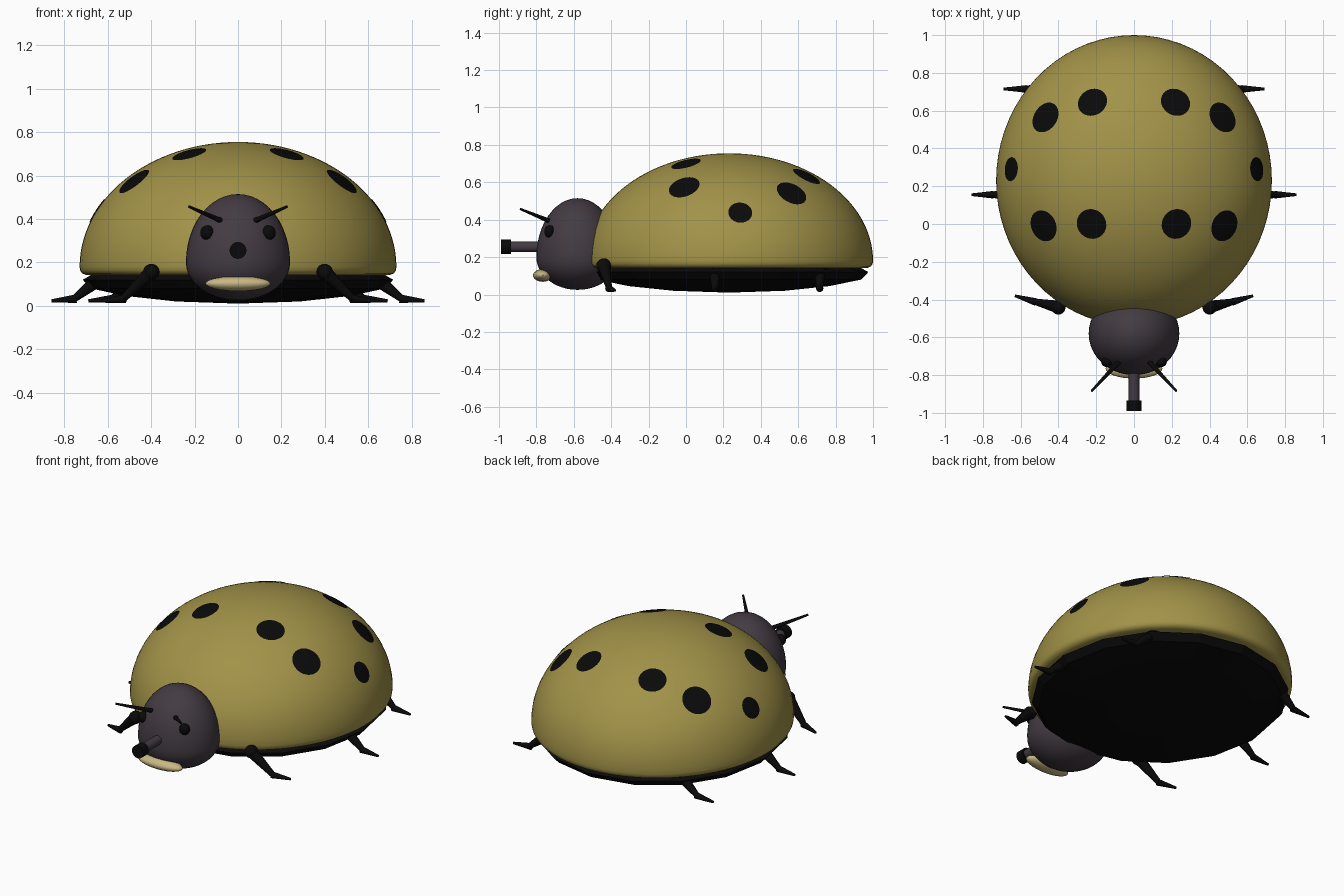
import bpy, bmesh, math
from mathutils import Vector

if "Cube" in bpy.data.objects:
    bpy.data.objects.remove(bpy.data.objects["Cube"])


def material(name, rgb):
    m = bpy.data.materials.new(name)
    m.diffuse_color = (*rgb, 1)
    m.use_nodes = True
    m.node_tree.nodes["Principled BSDF"].inputs["Base Color"].default_value = m.diffuse_color
    return m


OLIVE = material("olive_shell", (0.36, 0.29, 0.065))
BLACK = material("black", (0.003, 0.003, 0.003))
PLUM = material("dark_plum", (0.056, 0.044, 0.055))
CREAM = material("cream", (0.58, 0.48, 0.23))


def finish(bm, name, mat, smooth=True, angle=50):
    bmesh.ops.remove_doubles(bm, verts=bm.verts, dist=1e-5)
    bmesh.ops.recalc_face_normals(bm, faces=bm.faces)
    me = bpy.data.meshes.new(name)
    bm.to_mesh(me)
    bm.free()
    me.materials.append(mat)
    ob = bpy.data.objects.new(name, me)
    bpy.context.collection.objects.link(ob)
    if smooth:
        bpy.ops.object.select_all(action='DESELECT')
        bpy.context.view_layer.objects.active = ob
        ob.select_set(True)
        bpy.ops.object.shade_smooth_by_angle(angle=math.radians(angle))
    return ob


def lathe(name, profile, center, rx, ry, sides, mat, smooth=True):
    """Spin (radius, height) points into an elliptical solid."""
    bm = bmesh.new()
    rings = []
    for r, z in profile:
        rings.append([bm.verts.new((center[0] + rx * r * math.cos(2 * math.pi * i / sides),
                                    center[1] + ry * r * math.sin(2 * math.pi * i / sides),
                                    center[2] + z)) for i in range(sides)])
    for a, b in zip(rings, rings[1:]):
        for i in range(sides):
            j = (i + 1) % sides
            bm.faces.new((a[i], a[j], b[j], b[i]))
    return finish(bm, name, mat, smooth)


def egg(name, center, rx, ry, up, down, mat, sides=32, steps=20):
    prof = []
    for k in range(steps + 1):
        a = -math.pi / 2 + math.pi * k / steps
        prof.append((max(math.cos(a), 0), math.sin(a) * (up if a > 0 else down)))
    return lathe(name, prof, center, rx, ry, sides, mat)


def rods(name, parts, mat, sides=12):
    """Join tapered rods given as (start, end, start radius, end radius)."""
    bm = bmesh.new()
    for a, b, r1, r2 in parts:
        a, b = Vector(a), Vector(b)
        d = b - a
        mtx = d.to_track_quat('Z', 'Y').to_matrix().to_4x4()
        mtx.translation = (a + b) / 2
        bmesh.ops.create_cone(bm, cap_ends=True, segments=sides, radius1=r1,
                              radius2=r2, depth=d.length, matrix=mtx)
    return finish(bm, name, mat)


# Domed shell with a rolled lower rim
C = Vector((0, 0.23, 0.18))
R = Vector((0.73, 0.77, 0.575))
dome = [(0.90, -0.04), (0.96, -0.038), (0.985, -0.03), (0.997, -0.016)]
dome += [(max(math.cos(k * math.pi / 56), 0), R.z * math.sin(k * math.pi / 56)) for k in range(29)]
lathe("shell", dome, C, R.x, R.y, 72, OLIVE)

# Faceted belly
lathe("belly", [(0, 0.145), (0.94, 0.145), (1, 0.12), (0.95, 0.08), (0.72, 0.045),
                (0.4, 0.02), (0, 0.01)], (0, 0.23, 0), 0.715, 0.745, 16, BLACK, False)


# Round spots lying on the dome
def spot(name, x, y, radius):
    q = Vector((x / R.x, (y - C.y) / R.y, 0))
    q.z = math.sqrt(max(0, 1 - q.length_squared))
    p = Vector((q.x * R.x, q.y * R.y, q.z * R.z))
    n = Vector((q.x / R.x, q.y / R.y, q.z / R.z)).normalized()
    u = n.orthogonal().normalized()
    v = n.cross(u)
    bm = bmesh.new()

    def on_dome(s, a):
        w = p + s * radius * (u * math.cos(a) + v * math.sin(a))
        e = Vector((w.x / R.x, w.y / R.y, w.z / R.z)).normalized() * 1.005
        return bm.verts.new(C + Vector((e.x * R.x, e.y * R.y, e.z * R.z)))

    n_seg = 28
    rings = [[on_dome(s, 2 * math.pi * i / n_seg) for i in range(n_seg)]
             for s in (0.33, 0.67, 1)]
    mid = on_dome(0, 0)
    for i in range(n_seg):
        j = (i + 1) % n_seg
        bm.faces.new((mid, rings[0][i], rings[0][j]))
        for a, b in zip(rings, rings[1:]):
            bm.faces.new((a[i], b[i], b[j], a[j]))
    bm.normal_update()
    if sum((f.normal.dot(n) for f in bm.faces)) < 0:
        bmesh.ops.reverse_faces(bm, faces=bm.faces)
    me = bpy.data.meshes.new(name)
    bm.to_mesh(me)
    bm.free()
    me.materials.append(BLACK)
    me.shade_smooth()
    bpy.context.collection.objects.link(bpy.data.objects.new(name, me))


spot("spot_neck", 0, -0.49, 0.08)
for s, side in ((-1, "left"), (1, "right")):
    for k, (x, y, r) in enumerate([(0.22, 0.645, 0.08), (0.47, 0.565, 0.085), (0.65, 0.29, 0.064),
                                   (0.48, -0.01, 0.085), (0.225, 0.0, 0.081)]):
        spot(f"spot_{side}_{k + 1}", s * x, y, r)

# Head, mouth and snout
egg("head", (0, -0.58, 0.2), 0.24, 0.22, 0.315, 0.175, PLUM, 40, 24)
egg("mouth", (0, -0.765, 0.103), 0.15, 0.053, 0.033, 0.035, CREAM, 32, 12)
rods("snout", [((0, -0.74, 0.255), (0, -0.95, 0.255), 0.028, 0.028)], PLUM, 20)
rods("snout_tip", [((0, -0.935, 0.255), (0, -0.99, 0.255), 0.039, 0.039)], BLACK, 20)

for s, side in ((-1, "left"), (1, "right")):
    # Eyes and feelers
    egg(f"eye_{side}", (s * 0.142, -0.73, 0.337), 0.032, 0.028, 0.034, 0.034, BLACK, 16, 10)
    rods(f"feeler_{side}", [((s * 0.08, -0.73, 0.393), (s * 0.225, -0.885, 0.457), 0.013, 0.006)], BLACK)

    # Legs: hip, knee, toe
    for name, hip, knee, toe in (
            ("front", (0.40, -0.44, 0.155), (0.53, -0.41, 0.032), (0.63, -0.38, 0.022)),
            ("middle", (0.63, 0.155, 0.13), (0.755, 0.155, 0.032), (0.86, 0.155, 0.023)),
            ("rear", (0.46, 0.715, 0.13), (0.58, 0.715, 0.032), (0.69, 0.715, 0.023))):
        h, k, t = [Vector((s * p[0], p[1], p[2])) for p in (hip, knee, toe)]
        rods(f"{name}_leg_{side}", [(h, k, 0.034, 0.016), (k - (t - k) * 0.1, t, 0.02, 0.007)], BLACK)
        egg(f"{name}_hip_{side}", h, 0.038, 0.04, 0.038, 0.038, BLACK, 16, 10)
